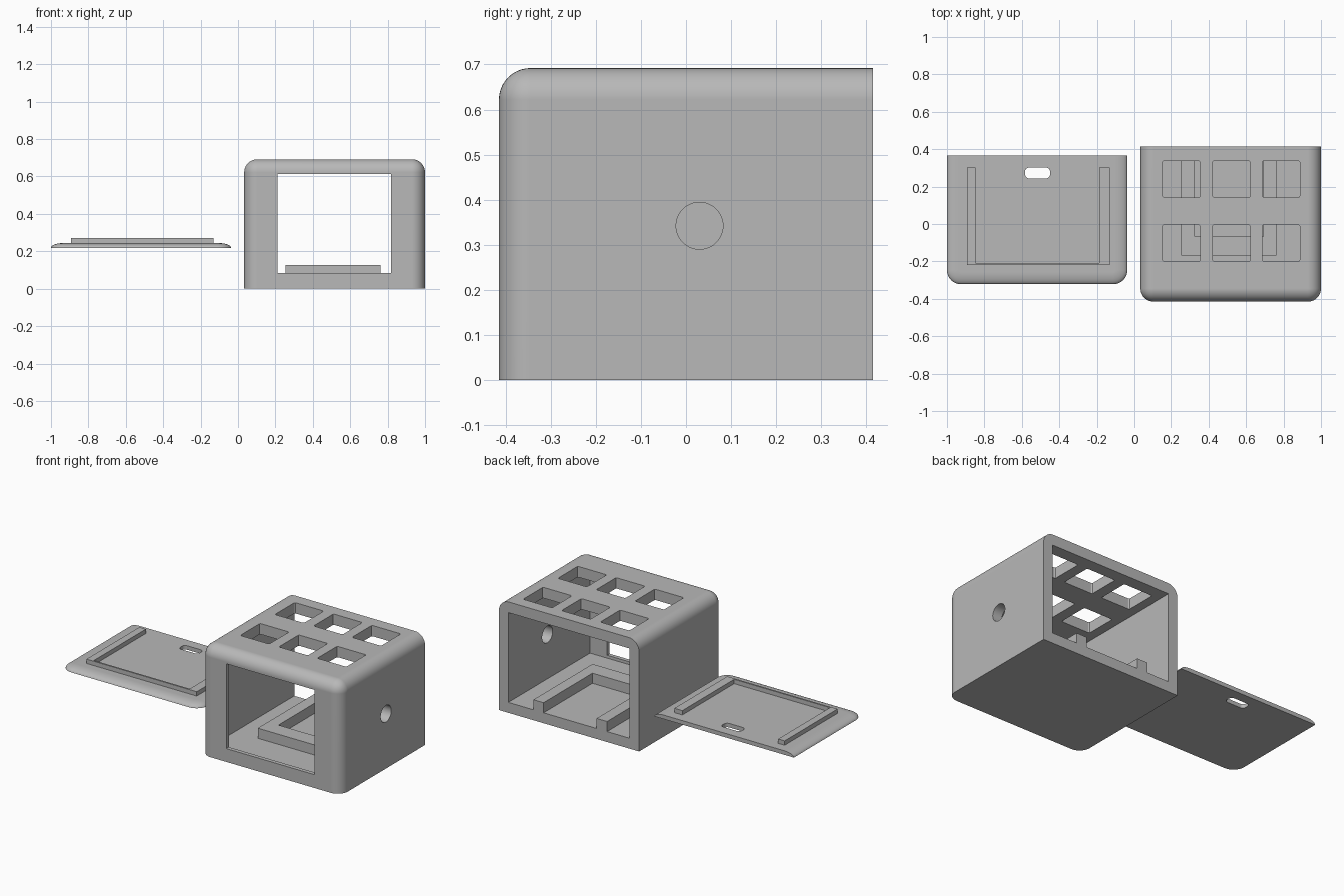
import bpy, bmesh, math
from mathutils import Vector

if "Cube" in bpy.data.objects:
    bpy.data.objects.remove(bpy.data.objects["Cube"], do_unlink=True)

# Single plain grey plastic
grey = bpy.data.materials.new("grey_plastic")
grey.use_nodes = True
colour = (0.48, 0.48, 0.48, 1)
grey.diffuse_color = colour
next(n for n in grey.node_tree.nodes if n.type == "BSDF_PRINCIPLED").inputs["Base Color"].default_value = colour


def finish(name, bm):
    bmesh.ops.recalc_face_normals(bm, faces=bm.faces)
    mesh = bpy.data.meshes.new(name)
    bm.to_mesh(mesh)
    bm.free()
    mesh.materials.append(grey)
    obj = bpy.data.objects.new(name, mesh)
    bpy.context.collection.objects.link(obj)
    return obj


def block(name, x, y, z, radius=0, rounded=None, segments=6):
    """Box from (min, max) ranges; edges chosen by a rule on centre and direction are rounded."""
    bm = bmesh.new()
    bmesh.ops.create_cube(bm, size=1)
    if rounded:
        chosen = [e for e in bm.edges if rounded((e.verts[0].co + e.verts[1].co) / 2)]
    for v in bm.verts:
        v.co = Vector([r[0] + (c + 0.5) * (r[1] - r[0]) for c, r in zip(v.co, (x, y, z))])
    if rounded:
        bmesh.ops.bevel(bm, geom=chosen, offset=radius, segments=segments,
                        profile=0.5, affect="EDGES")
    return finish(name, bm)


def upright(c):
    return abs(c.z) < 0.1


def select_only(obj):
    bpy.ops.object.select_all(action="DESELECT")
    obj.select_set(True)
    bpy.context.view_layer.objects.active = obj


def cut(obj, cutter):
    select_only(obj)
    mod = obj.modifiers.new("cut", "BOOLEAN")
    mod.operation = "DIFFERENCE"
    mod.solver = "EXACT"
    mod.object = cutter
    bpy.ops.object.modifier_apply(modifier=mod.name)
    bpy.data.objects.remove(cutter, do_unlink=True)


def smooth(obj):
    select_only(obj)
    bpy.ops.object.shade_smooth_by_angle(angle=math.radians(30))
    mod = obj.modifiers.new("even_normals", "WEIGHTED_NORMAL")
    mod.keep_sharp = True


# Case shell: front uprights and top edges rounded, back and bottom left sharp
def shell_edges(c):
    front_upright = c.y < -0.4 and abs(c.z) < 0.1
    top_edge = c.z > 0.4 and c.y < 0.1
    return front_upright or top_edge


case = block("case_shell", (0.033, 1), (-0.415, 0.415), (0, 0.692), 0.07, shell_edges, 10)

# Hollow interior, open at the back, and the front window
cut(case, block("cavity", (0.098, 0.935), (-0.39, 0.6), (0.065, 0.625)))
cut(case, block("window", (0.21, 0.817), (-0.6, -0.3), (0.083, 0.612)))

# Six openings in the top
for x in (0.155, 0.422, 0.687):
    for y in (-0.2, 0.142):
        cut(case, block("top_opening", (x, x + 0.2), (y, y + 0.196), (0.55, 0.8),
                        0.01, upright, 3))

# Round hole in the left wall
bpy.ops.mesh.primitive_cylinder_add(vertices=48, radius=0.052, depth=0.4,
                                    location=(1, 0.03, 0.342),
                                    rotation=(0, math.pi / 2, 0))
cut(case, bpy.context.object)
smooth(case)

# Raised U-shaped rail on the case floor
rail_z = (0.06, 0.128)
block("floor_rail_front", (0.254, 0.762), (-0.168, -0.067), rail_z)
block("floor_rail_right", (0.254, 0.326), (-0.067, 0.415), rail_z)
block("floor_rail_left", (0.692, 0.762), (-0.067, 0.415), rail_z)


# Lid: rounded outline stacked in layers so three sides curve inwards
def lid_outline(inset):
    left, right, front, back = -0.037 - inset, -1 + inset, -0.322 + inset, 0.365
    r = 0.075 - inset
    pts = [(right, back)]
    for cx, start in ((right + r, 180), (left - r, 270)):
        for i in range(9):
            a = math.radians(start + 90 * i / 8)
            pts.append((cx + r * math.cos(a), front + r + r * math.sin(a)))
    return pts + [(left, back)]


bm = bmesh.new()
layers = []
for i in range(7):
    t = math.pi / 2 * i / 6
    z = 0.219 + 0.025 * math.sin(t)
    layers.append([bm.verts.new((x, y, z)) for x, y in lid_outline(0.065 * (1 - math.cos(t)))])
count = len(layers[0])
for low, high in zip(layers, layers[1:]):
    for i in range(count - 1):
        bm.faces.new((low[i], low[i + 1], high[i + 1], high[i]))
bm.faces.new(layers[0])
bm.faces.new(layers[-1])
# Flat back edge
bm.faces.new([l[0] for l in layers] + [l[-1] for l in reversed(layers)])
lid = finish("lid_plate", bm)

# Cable slot through the lid
cut(lid, block("slot", (-0.583, -0.449), (0.244, 0.302), (0.1, 0.4), 0.022, upright, 6))
smooth(lid)

# Raised U-shaped ridge on the lid
ridge_z = (0.24, 0.271)
block("lid_ridge_right", (-0.893, -0.848), (-0.208, 0.303), ridge_z)
block("lid_ridge_left", (-0.187, -0.132), (-0.208, 0.303), ridge_z)
block("lid_ridge_front", (-0.893, -0.132), (-0.218, -0.208), ridge_z)
